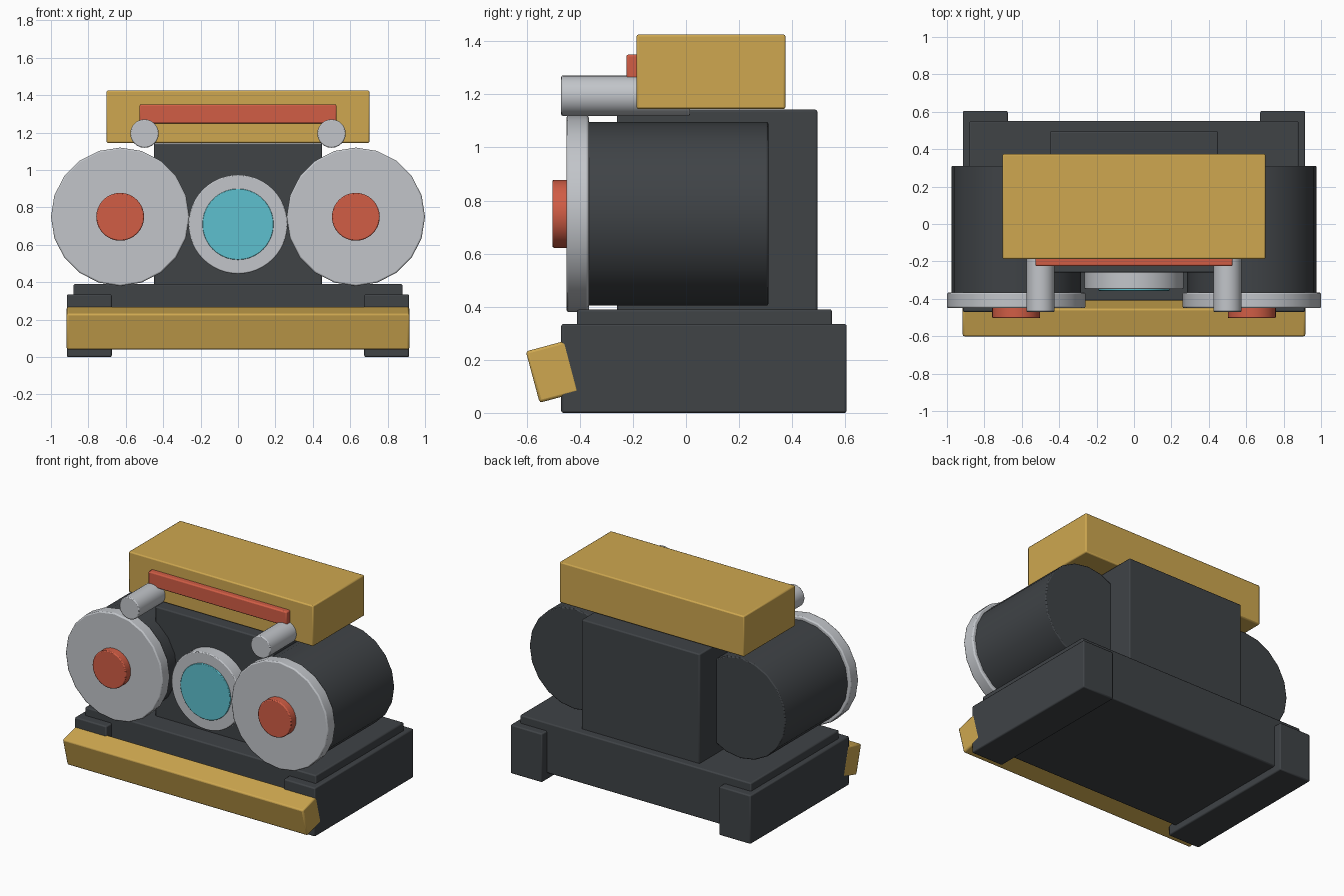
import bpy
import math

cube = bpy.data.objects.get("Cube")
if cube:
    bpy.data.objects.remove(cube, do_unlink=True)


def material(name, r, g, b):
    m = bpy.data.materials.new(name)
    m.use_nodes = True
    m.diffuse_color = (r, g, b, 1)
    node = next(n for n in m.node_tree.nodes if n.type == 'BSDF_PRINCIPLED')
    node.inputs["Base Color"].default_value = (r, g, b, 1)
    node.inputs["Roughness"].default_value = 0.6
    return m


gold = material("brass_yellow", 0.62, 0.39, 0.08)
dark = material("charcoal", 0.05, 0.056, 0.062)
silver = material("light_grey", 0.54, 0.56, 0.59)
red = material("warm_red", 0.64, 0.11, 0.06)
cyan = material("cyan_glass", 0.11, 0.53, 0.62)


def finish(name, mat, bevel):
    ob = bpy.context.object
    ob.name = ob.data.name = name
    ob.data.materials.append(mat)
    bpy.ops.object.transform_apply(location=False, rotation=True, scale=True)
    mod = ob.modifiers.new("soft_edges", 'BEVEL')
    mod.width = bevel
    mod.segments = 2
    mod.limit_method = 'ANGLE'
    mod.angle_limit = math.radians(40)
    bpy.ops.object.shade_smooth_by_angle(angle=math.radians(35))
    return ob


def box(name, mat, x, y, z, bevel=0.008, tilt=0):
    """Box from (min, max) pairs, optionally tilted about the x axis."""
    spans = (x, y, z)
    bpy.ops.mesh.primitive_cube_add(size=1, location=[sum(s) / 2 for s in spans])
    ob = bpy.context.object
    ob.scale = [s[1] - s[0] for s in spans]
    ob.rotation_euler.x = math.radians(tilt)
    return finish(name, mat, bevel)


def drum(name, mat, x, z, radius, y, sides, bevel=0.006):
    """Cylinder lying along y between the two given depths."""
    bpy.ops.mesh.primitive_cylinder_add(
        vertices=sides, radius=radius, depth=y[1] - y[0],
        location=(x, sum(y) / 2, z), rotation=(math.radians(90), 0, 0))
    return finish(name, mat, bevel)


# Base and central housing
box("base", dark, (-0.88, 0.88), (-0.41, 0.55), (0.045, 0.39))
box("central_body", dark, (-0.45, 0.45), (-0.26, 0.495), (0.38, 1.142))

# Tilted front bumper
box("bumper", gold, (-0.916, 0.916), (-0.58, -0.425), (0.055, 0.255), 0.01, 15)

# Top box with its front strip
box("top_box", gold, (-0.703, 0.703), (-0.187, 0.375), (1.145, 1.425))
box("front_strip", red, (-0.527, 0.527), (-0.225, -0.17), (1.25, 1.35))

# Central lens
drum("lens_housing", silver, 0, 0.71, 0.265, (-0.348, -0.24), 48)
drum("lens", cyan, 0, 0.71, 0.19, (-0.357, -0.3), 40, 0.003)

# Mirrored side parts
for side, s in (("left", 1), ("right", -1)):
    box(side + "_foot", dark, sorted((s * 0.675, s * 0.915)), (-0.47, 0.605), (0, 0.335))
    drum(side + "_barrel", dark, s * 0.63, 0.75, 0.346, (-0.38, 0.31), 20)
    drum(side + "_disc", silver, s * 0.63, 0.75, 0.37, (-0.45, -0.366), 20, 0.008)
    drum(side + "_hub", red, s * 0.63, 0.75, 0.128, (-0.503, -0.44), 32)
    drum(side + "_pipe", silver, s * 0.5, 1.195, 0.076, (-0.47, 0.015), 24)
